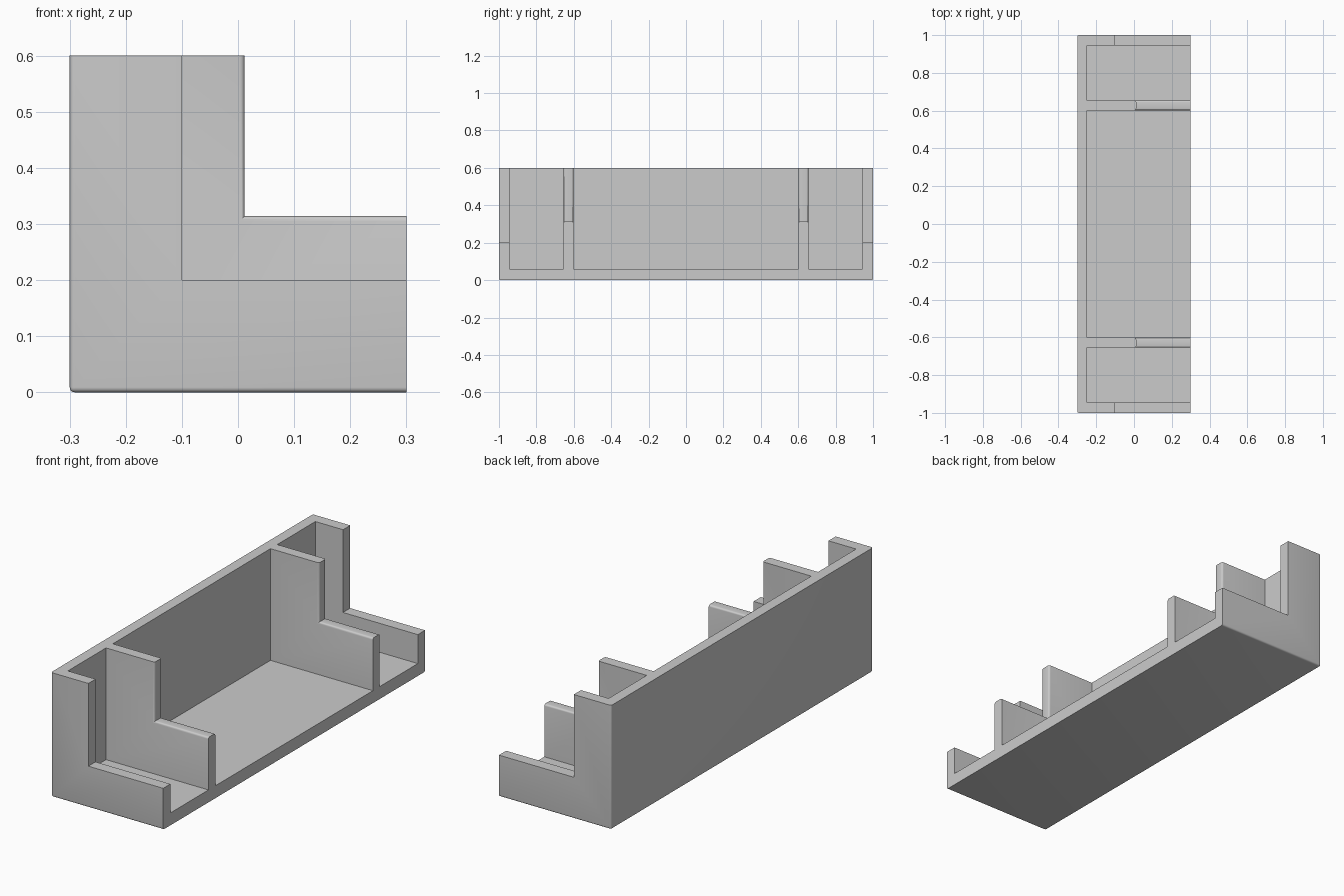
import bpy
import bmesh

if "Cube" in bpy.data.objects:
    bpy.data.objects.remove(bpy.data.objects["Cube"])

grey = bpy.data.materials.new("plain grey")
grey.use_nodes = True
grey.diffuse_color = (0.6, 0.6, 0.6, 1)
grey.node_tree.nodes["Principled BSDF"].inputs["Base Color"].default_value = grey.diffuse_color


def prism(name, profile, y0, y1, radius=0, rounded=None):
    """Extrude an xz profile from y0 to y1, rounding the edges picked by a rule."""
    bm = bmesh.new()
    face = bm.faces.new([bm.verts.new((x, y0, z)) for x, z in profile])
    new = bmesh.ops.extrude_face_region(bm, geom=[face])["geom"]
    bmesh.ops.translate(bm, vec=(0, y1 - y0, 0),
                        verts=[v for v in new if isinstance(v, bmesh.types.BMVert)])
    bmesh.ops.recalc_face_normals(bm, faces=bm.faces)
    if rounded:
        edges = [e for e in bm.edges if rounded(*[v.co for v in e.verts])]
        bmesh.ops.bevel(bm, geom=edges, offset=radius, segments=4, profile=0.5, affect='EDGES')
    mesh = bpy.data.meshes.new(name)
    bm.to_mesh(mesh)
    bm.free()
    mesh.materials.append(grey)
    obj = bpy.data.objects.new(name, mesh)
    bpy.context.collection.objects.link(obj)
    return obj


def box(x0, x1, z0, z1):
    return [(x0, z0), (x1, z0), (x1, z1), (x0, z1)]


def stepped(x0, x_step, x1, z0, z_step, z1):
    return [(x0, z0), (x1, z0), (x1, z_step), (x_step, z_step), (x_step, z1), (x0, z1)]


def combine(target, other, operation):
    mod = target.modifiers.new(other.name, 'BOOLEAN')
    mod.operation = operation
    mod.solver = 'EXACT'
    mod.object = other
    bpy.context.view_layer.objects.active = target
    bpy.ops.object.modifier_apply(modifier=mod.name)
    bpy.data.objects.remove(other)


# Body: stepped block, rounded along the bottom and the rear vertical corners
def body_edge(a, b):
    bottom = a.z < 0.01 and b.z < 0.01 and not (a.x > 0.29 and b.x > 0.29)
    rear = a.x < -0.29 and b.x < -0.29 and abs(a.z - b.z) > 0.1
    return bottom or rear


tray = prism("open_tray", stepped(-0.3, -0.1, 0.3, 0, 0.2, 0.6), -1, 1, 0.009, body_edge)

# Full-height rear wall above the step is already part of the block; hollow the inside
combine(tray, prism("hollow", box(-0.248, 0.5, 0.06, 0.8), -0.945, 0.945), 'DIFFERENCE')


# Dividers: stepped panels with softened edges around the step
def step_edge(a, b):
    along_panel = abs(a.y - b.y) < 0.001
    riser = abs(a.x - 0.012) < 0.001 and abs(b.x - 0.012) < 0.001
    tread = abs(a.z - 0.314) < 0.001 and abs(b.z - 0.314) < 0.001
    return along_panel and (riser or tread)


for side, name in ((-1, "front_divider"), (1, "back_divider")):
    y0, y1 = sorted((side * 0.602, side * 0.654))
    panel = prism(name, stepped(-0.27, 0.012, 0.3, 0.04, 0.314, 0.6), y0, y1, 0.009, step_edge)
    combine(tray, panel, 'UNION')

# Smooth the small roundings, keep the real edges sharp
bpy.ops.object.select_all(action='DESELECT')
tray.select_set(True)
bpy.context.view_layer.objects.active = tray
bpy.ops.object.shade_smooth_by_angle(angle=0.6)
